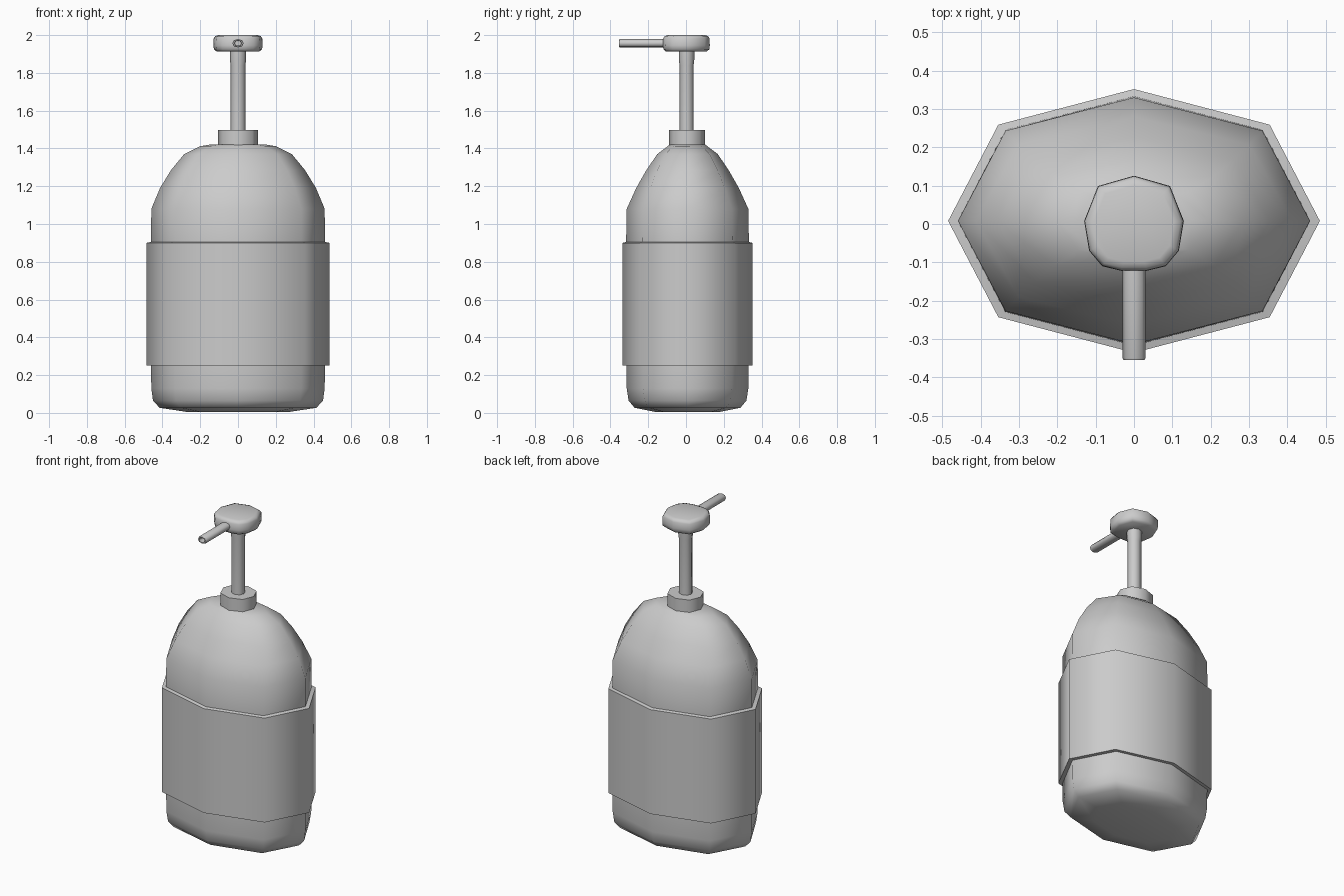
import bpy, bmesh, math

if "Cube" in bpy.data.objects:
    bpy.data.objects.remove(bpy.data.objects["Cube"])

# octagon with slightly widened diagonals, matching the bottle's cross-section
D = 0.73
OCT = [(1, 0), (D, D), (0, 1), (-D, D), (-1, 0), (-D, -D), (0, -1), (D, -D)]


def loft(name, rings, angle=60):
    """Skin a list of equal-length point rings and cap both ends."""
    bm = bmesh.new()
    vr = [[bm.verts.new(p) for p in ring] for ring in rings]
    n = len(vr[0])
    for a, b in zip(vr, vr[1:]):
        for i in range(n):
            j = (i + 1) % n
            bm.faces.new((a[i], a[j], b[j], b[i]))
    bm.faces.new(vr[0][::-1])
    bm.faces.new(vr[-1])
    bmesh.ops.recalc_face_normals(bm, faces=bm.faces)
    me = bpy.data.meshes.new(name)
    bm.to_mesh(me)
    bm.free()
    ob = bpy.data.objects.new(name, me)
    bpy.context.collection.objects.link(ob)
    bpy.ops.object.select_all(action='DESELECT')
    ob.select_set(True)
    bpy.context.view_layer.objects.active = ob
    bpy.ops.object.shade_smooth_by_angle(angle=math.radians(angle))
    return ob


def upright(name, profile, cy=0.008, shape=OCT):
    """Stack rings (z, x radius, y radius) into an upright form."""
    return loft(name, [[(x * rx, y * ry + cy, z) for x, y in shape]
                       for z, rx, ry in profile])


# bottle with raised band and domed shoulder
upright("bottle_body", [
    (0.005, 0.27, 0.17), (0.027, 0.415, 0.28), (0.065, 0.45, 0.312),
    (0.13, 0.459, 0.322), (0.25, 0.46, 0.323),
    (0.25, 0.485, 0.344), (0.90, 0.485, 0.344), (0.905, 0.46, 0.325),
    (1.08, 0.459, 0.322), (1.19, 0.413, 0.272), (1.285, 0.355, 0.218),
    (1.37, 0.285, 0.16), (1.412, 0.20, 0.105), (1.42, 0.15, 0.095)])

# collar on the shoulder
upright("neck_collar", [(1.40, 0.105, 0.095), (1.497, 0.105, 0.095)], 0.005)

# pump stem, flared slightly under the head
upright("pump_stem", [(1.48, 0.039, 0.037), (1.84, 0.039, 0.037),
                      (1.87, 0.043, 0.041), (1.93, 0.043, 0.041)], 0.003)

# pump head, flattened toward the spout
half = [(0.034, -0.122), (0.083, -0.11), (0.117, -0.07),
        (0.13, 0.008), (0.094, 0.099)]
head = half + [(0, 0.126)] + [(-x, y) for x, y in reversed(half)]
upright("pump_head", [(1.912, 0.86, 0.86), (1.925, 0.98, 0.98), (1.945, 1, 1),
                      (1.982, 0.99, 0.99), (1.994, 0.93, 0.93),
                      (2.0, 0.80, 0.80)], 0, head)

# spout with a hollow end
loft("spout", [[(x * 0.03 * s, y, 1.957 + z * 0.022 * s) for x, z in OCT]
               for y, s in [(-0.09, 1), (-0.35, 1), (-0.355, 0.9),
                            (-0.355, 0.65), (-0.31, 0.6)]])
